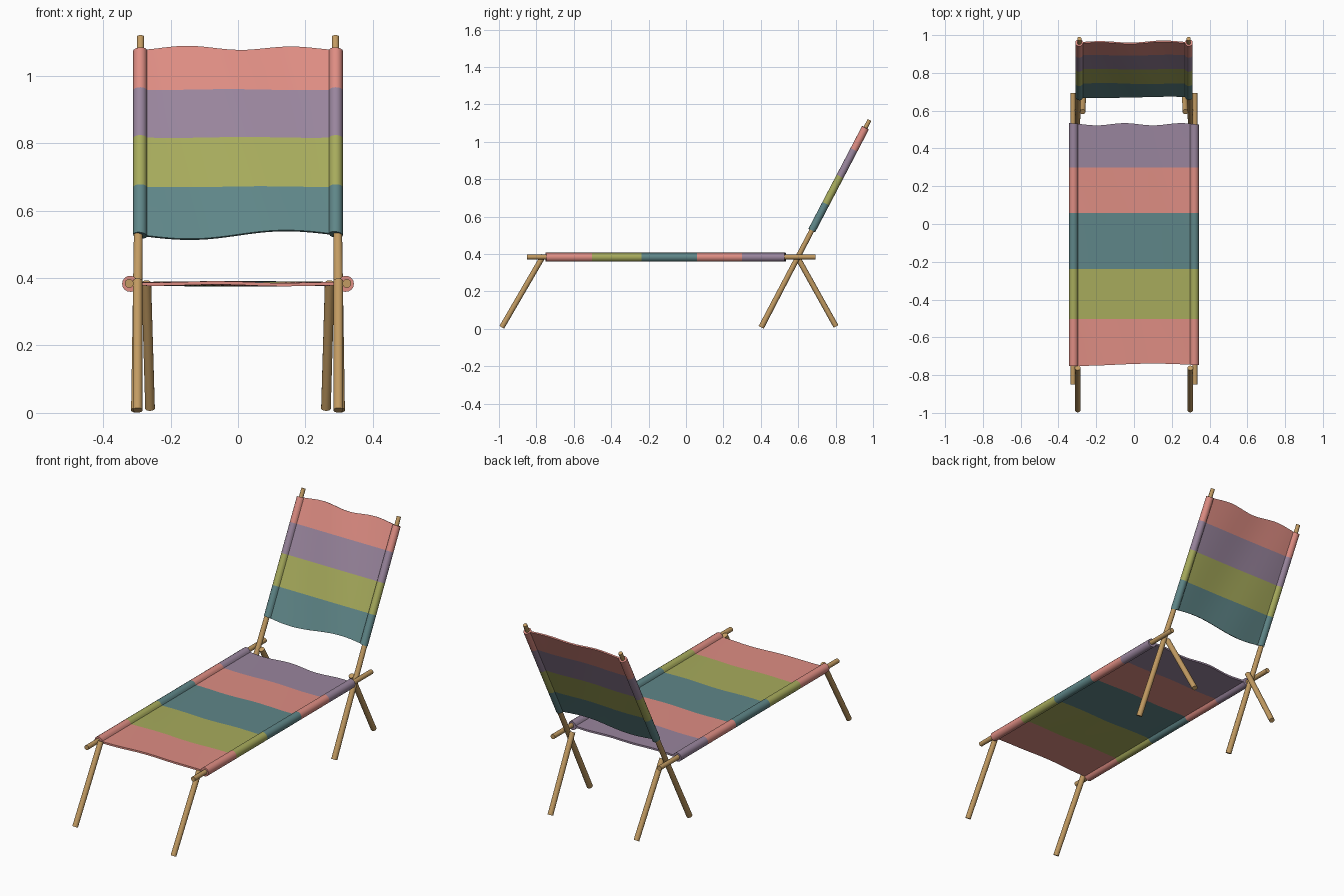
import bpy, bmesh, math
from mathutils import Vector

if "Cube" in bpy.data.objects:
    bpy.data.objects.remove(bpy.data.objects["Cube"])


def srgb(r, g, b):
    f = lambda c: c / 12.92 if c <= 0.04045 else ((c + 0.055) / 1.055) ** 2.4
    return (f(r / 255), f(g / 255), f(b / 255), 1)


def material(name, rgb):
    m = bpy.data.materials.new(name)
    m.diffuse_color = srgb(*rgb)
    m.use_nodes = True
    m.node_tree.nodes["Principled BSDF"].inputs["Base Color"].default_value = m.diffuse_color
    return m


wood = material("wood", (194, 155, 98))
pink = material("pink cloth", (222, 141, 131))
purple = material("purple cloth", (153, 133, 157))
olive = material("olive cloth", (167, 171, 92))
teal = material("teal cloth", (95, 134, 136))


def finish(bm, name, mats):
    bmesh.ops.recalc_face_normals(bm, faces=bm.faces)
    me = bpy.data.meshes.new(name)
    bm.to_mesh(me)
    bm.free()
    for m in mats:
        me.materials.append(m)
    ob = bpy.data.objects.new(name, me)
    bpy.context.collection.objects.link(ob)
    bpy.ops.object.select_all(action='DESELECT')
    ob.select_set(True)
    bpy.context.view_layer.objects.active = ob
    bpy.ops.object.shade_smooth_by_angle(angle=math.radians(45))
    return ob


def pole(name, a, b, r1, r2):
    """Tapered round pole from a to b, made on both sides."""
    for s, side in ((-1, "left"), (1, "right")):
        p, q = Vector((s * a[0], a[1], a[2])), Vector((s * b[0], b[1], b[2]))
        bm = bmesh.new()
        bmesh.ops.create_cone(bm, cap_ends=True, segments=14, radius1=r1,
                              radius2=r2, depth=(q - p).length)
        rot = (q - p).to_track_quat('Z', 'Y')
        for v in bm.verts:
            v.co = rot @ v.co + (p + q) / 2
        finish(bm, f"{name}_{side}", [wood])


def cloth(name, origin, along, half, r, t, breaks, colours, start, end, sag):
    """Striped sheet with a sleeve rolled round the pole at each side.
    start(x) and end(x) shift the hems, sag(x, v) ripples the sheet."""
    X = Vector((1, 0, 0))
    D = Vector(along).normalized()
    N = X.cross(D)
    phi, k, n = math.asin(t / r), 14, 20
    arc = [-(math.pi - phi) + 2 * (math.pi - phi) * i / k for i in range(k + 1)]
    right = [(half + r * math.cos(a), r * math.sin(a), 0) for a in arc]
    edge = half - r * math.cos(phi)
    top = [(edge - 2 * edge * i / n, t, 1) for i in range(1, n)]
    left = [(-x, -y, w) for x, y, w in right]
    bottom = [(-x, -y, w) for x, y, w in top]
    profile = right + top + left + bottom

    bm = bmesh.new()
    rows, stripe, sub = [], [], 4
    count = len(colours)
    for s in range(count):
        for i in range(sub + (s == count - 1)):
            f = i / sub
            v = breaks[s] + (breaks[s + 1] - breaks[s]) * f
            row = []
            for x, h, w in profile:
                vv = v
                if s == 0:
                    vv += start(x) * (1 - f)
                if s == count - 1:
                    vv += end(x) * f
                fade = w * (1 - (x / half) ** 2)
                row.append(bm.verts.new(Vector(origin) + X * x + D * vv
                                        + N * (h + sag(x, v) * fade)))
            rows.append(row)
            stripe.append(s)
    mats = list(dict.fromkeys(colours))
    m = len(profile)
    for j in range(len(rows) - 1):
        for i in range(m):
            i2 = (i + 1) % m
            f = bm.faces.new((rows[j][i], rows[j][i2], rows[j + 1][i2], rows[j + 1][i]))
            f.material_index = mats.index(colours[stripe[j]])
    # hem ends
    for row, c in ((rows[0], colours[0]), (rows[-1], colours[-1])):
        rt, lf = row[:k + 1], row[k + n:2 * k + n + 1]
        tp, bt = row[k:k + n + 1], row[k + n + k:] + [row[0]]
        bt = bt[::-1]
        caps = [rt, lf] + [(tp[i], bt[i], bt[i + 1], tp[i + 1]) for i in range(n)]
        for verts in caps:
            f = bm.faces.new(verts)
            f.material_index = mats.index(c)
    finish(bm, name, mats)


# wooden frame
pole("side_rail", (0.323, -0.85, 0.384), (0.323, 0.693, 0.384), 0.013, 0.013)
pole("front_leg", (0.298, -0.985, 0.008), (0.298, -0.762, 0.392), 0.0145, 0.0145)
pole("back_pole", (0.302, 0.402, 0.008), (0.289, 0.981, 1.116), 0.0155, 0.011)
pole("rear_leg", (0.261, 0.802, 0.013), (0.272, 0.594, 0.386), 0.0145, 0.0145)

# striped seat cloth
cloth("seat_cloth", (0, 0, 0.383), (0, 1, 0), 0.32, 0.024, 0.005,
      [-0.745, -0.503, -0.237, 0.058, 0.30, 0.531],
      [pink, olive, teal, pink, purple],
      lambda x: 0.006 * math.cos((x - 0.1) * 8),
      lambda x: 0.006 * math.cos((x + 0.05) * 21) - 0.003,
      lambda x, v: 0.003 * math.sin(x * 14 + v * 5))

# striped back cloth, stretched between the leaning poles
slope = Vector((0, 0.579, 1.108)).normalized()
z0 = 0.526
cloth("back_cloth", (0, 0.402 + (z0 - 0.008) * 0.5226, z0), slope, 0.2905, 0.0205, 0.004,
      [(z - z0) / slope.z for z in (z0, 0.669, 0.815, 0.957, 1.084)],
      [teal, olive, purple, pink],
      lambda x: 0.013 * math.sin(x * 10.5) + 0.002,
      lambda x: -0.007 * math.cos(x * 20) - 0.004,
      lambda x, v: 0.004 * math.sin(x * 12 + v * 4))
